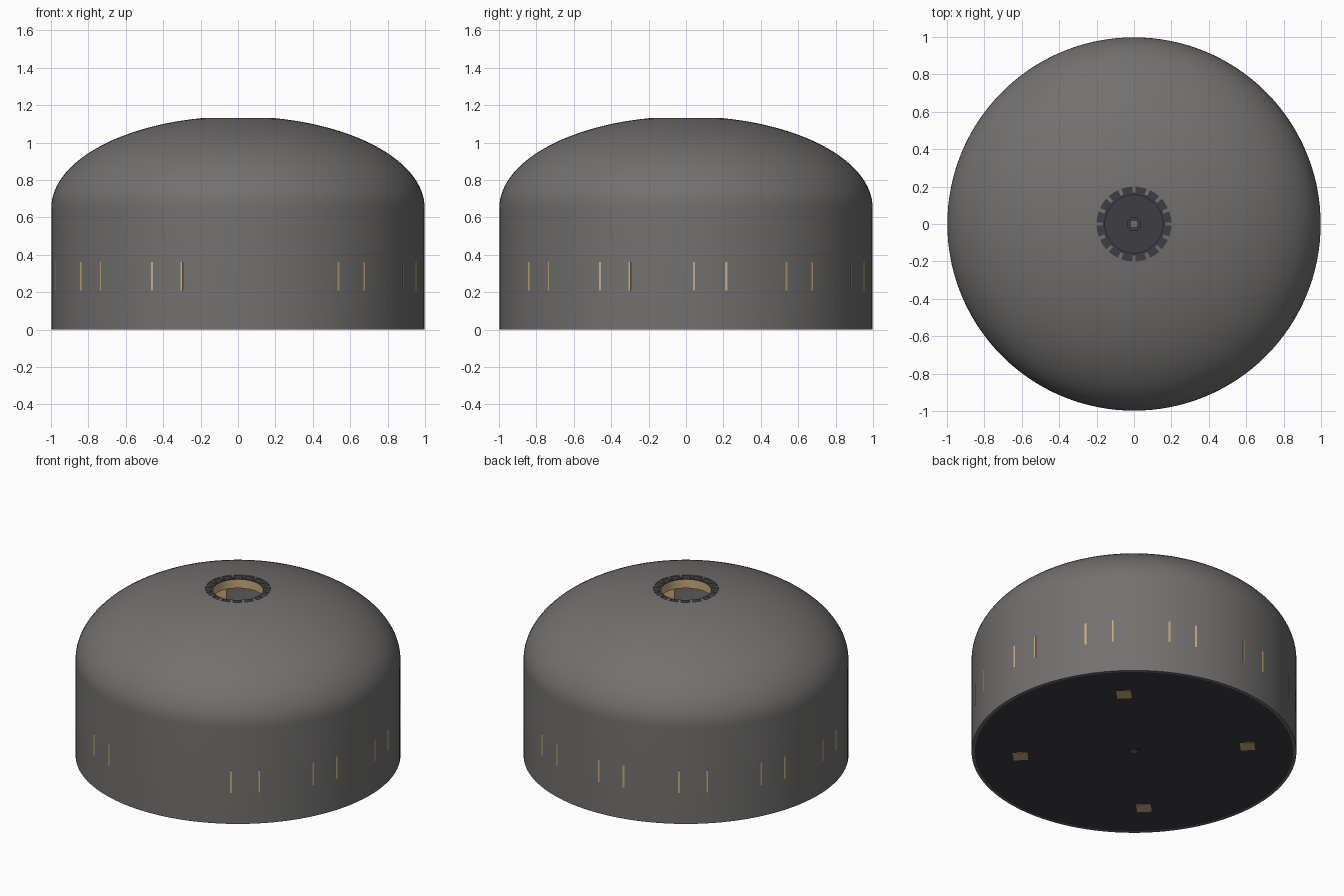
import bpy, bmesh, math
from mathutils import Matrix, Vector

if "Cube" in bpy.data.objects:
    bpy.data.objects.remove(bpy.data.objects["Cube"])

R, SPRING, RISE = 0.998, 0.65, 0.49   # wall radius, dome start, dome rise


def mat(name, rgb):
    m = bpy.data.materials.new(name)
    m.diffuse_color = (*rgb, 1)
    m.use_nodes = True
    m.node_tree.nodes["Principled BSDF"].inputs["Base Color"].default_value = m.diffuse_color
    return m


GRAY = mat("gray_fabric", (0.17, 0.165, 0.16))
DARK = mat("dark_slate", (0.048, 0.048, 0.056))
TAN = mat("tan_wood", (0.60, 0.42, 0.20))


def finish(bm, name, m, smooth=False):
    bmesh.ops.recalc_face_normals(bm, faces=bm.faces)
    me = bpy.data.meshes.new(name)
    bm.to_mesh(me)
    bm.free()
    me.materials.append(m)
    ob = bpy.data.objects.new(name, me)
    bpy.context.collection.objects.link(ob)
    if smooth:
        bpy.ops.object.select_all(action='DESELECT')
        ob.select_set(True)
        bpy.context.view_layer.objects.active = ob
        bpy.ops.object.shade_smooth_by_angle(angle=math.radians(35))
    return ob


def lathe(name, profile, m, n=128):
    """Spin a closed (r, z) profile around z."""
    bm = bmesh.new()
    rings = [[bm.verts.new((r * math.cos(2 * math.pi * i / n),
                            r * math.sin(2 * math.pi * i / n), z))
              for i in range(n)] for r, z in profile]
    for a, b in zip(rings, rings[1:] + rings[:1]):
        for i in range(n):
            j = (i + 1) % n
            bm.faces.new((a[i], a[j], b[j], b[i]))
    return finish(bm, name, m, True)


def box(name, size, loc, angle, m):
    """Box placed at loc in a frame turned by angle around z (x is radial)."""
    bm = bmesh.new()
    mx = (Matrix.Rotation(angle, 4, 'Z') @ Matrix.Translation(loc)
          @ Matrix.Diagonal((*size, 1)))
    bmesh.ops.create_cube(bm, size=1, matrix=mx)
    return finish(bm, name, m)


def disc(name, r, z0, z1, m, n=128):
    bm = bmesh.new()
    bmesh.ops.create_cone(bm, cap_ends=True, segments=n, radius1=r, radius2=r,
                          depth=z1 - z0,
                          matrix=Matrix.Translation((0, 0, (z0 + z1) / 2)))
    return finish(bm, name, m, True)


def dome_z(r, drop=0.0):
    return SPRING - drop + RISE * math.sqrt(max(0, 1 - (r / R) ** 2))


# Wall and dome as one shell with thickness and a round roof opening
T = 0.02
t_end = math.acos(0.2 / R)
steps = [t_end * i / 28 for i in range(29)]
outer = [(R * math.cos(t), SPRING + RISE * math.sin(t)) for t in steps]
inner = [((R - T) * math.cos(t), SPRING + (RISE - T) * math.sin(t)) for t in steps]
inner[-1] = (0.2, inner[-1][1])
lathe("wall_and_dome_shell", [(R, 0)] + outer + inner[::-1] + [(R - T, 0)], GRAY)

# Floor
disc("floor", R - 0.003, 0.002, 0.02, DARK)

# Crown ring around the opening
lathe("crown_ring_cap", [(0.155, 1.118), (0.203, 1.118), (0.203, 1.124), (0.155, 1.124)], DARK, 64)
lathe("crown_ring", [(0.157, 1.06), (0.2, 1.06), (0.2, 1.118), (0.157, 1.118)], TAN, 64)

# Roof ribs, flush with the dome, their ends reaching into the opening
for k in range(16):
    a = 2 * math.pi * k / 16
    rot = Matrix.Rotation(a, 3, 'Z')
    bm = bmesh.new()
    prev = None
    t1 = math.acos(0.168 / R)
    for i in range(25):
        t = t1 * i / 24
        ro, zo = (R - 0.001) * math.cos(t), SPRING + (RISE - 0.001) * math.sin(t)
        ri, zi = (R - 0.035) * math.cos(t), SPRING + (RISE - 0.03) * math.sin(t)
        if i == 24:
            ri = ro
        ring = [bm.verts.new(rot @ Vector(p)) for p in
                ((ro, -0.009, zo), (ro, 0.009, zo), (ri, 0.009, zi), (ri, -0.009, zi))]
        if prev:
            for j in range(4):
                q = (j + 1) % 4
                bm.faces.new((prev[j], prev[q], ring[q], ring[j]))
        else:
            bm.faces.new(ring)
        prev = ring
    bm.faces.new(prev)
    finish(bm, f"roof_rib_{k}", GRAY)

# Window boxes: flat fronts whose corners break through the round wall
FACE = R - 0.0034
for k in range(12):
    if k == 0:
        continue   # left out at the front
    a = math.radians(-90 + 7.5 + 30 * k)
    box(f"window_{k}", (0.04, 0.184, 0.15), (FACE - 0.02, 0, 0.285), a, TAN)

# Four posts standing through the floor
for k in range(4):
    box(f"post_{k}", (0.09, 0.09, 0.9), (0.70, 0, 0.45),
        math.radians(45 + 90 * k), TAN)

# Small flue at the centre
lathe("centre_flue", [(0.02, 0.0), (0.038, 0.0), (0.038, 0.5), (0.02, 0.5)], DARK, 24)
disc("flue_plug", 0.021, 0.0, 0.47, GRAY, 24)
